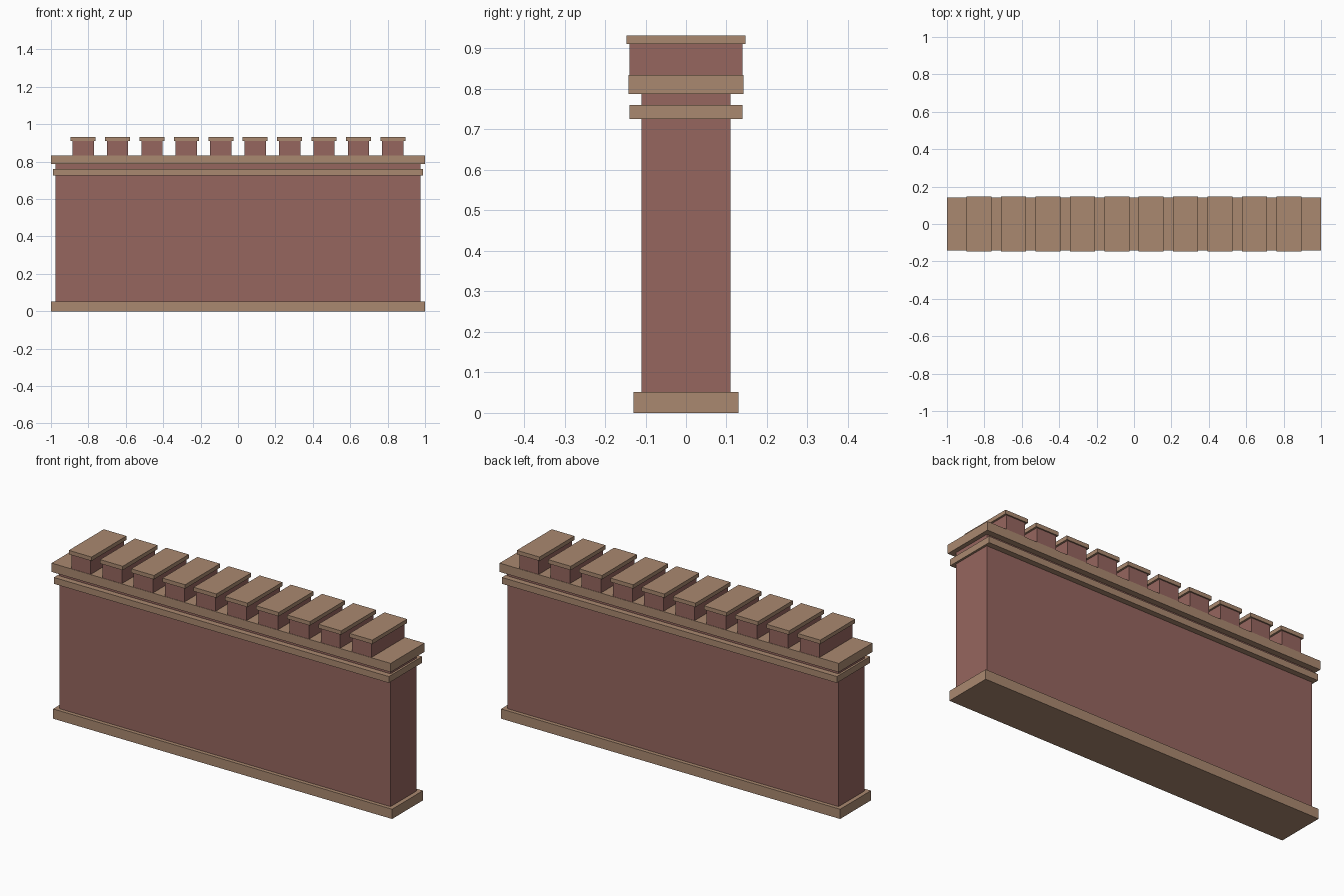
import bpy

if "Cube" in bpy.data.objects:
    bpy.data.objects.remove(bpy.data.objects["Cube"])


def material(name, rgb):
    m = bpy.data.materials.new(name)
    m.diffuse_color = (*rgb, 1)
    m.use_nodes = True
    m.node_tree.nodes["Principled BSDF"].inputs["Base Color"].default_value = m.diffuse_color
    return m


brick = material("red_brick", (0.305, 0.133, 0.114))
stone = material("tan_stone", (0.402, 0.250, 0.162))


def block(name, half_x, half_y, z0, z1, mat, x=0.0):
    """Box given by half sizes and its bottom and top heights."""
    bpy.ops.mesh.primitive_cube_add(size=2, location=(x, 0, (z0 + z1) / 2))
    ob = bpy.context.object
    ob.name = name
    ob.scale = (half_x, half_y, (z1 - z0) / 2)
    bpy.ops.object.transform_apply(location=False, rotation=False, scale=True)
    ob.data.materials.append(mat)
    return ob


# Wall body with plinth, string course and coping
block("plinth", 1.0, 0.13, 0.0, 0.052, stone)
block("wall_body", 0.977, 0.11, 0.052, 0.787, brick)
block("string_course", 0.988, 0.14, 0.726, 0.76, stone)
block("coping_slab", 1.0, 0.142, 0.787, 0.834, stone)

# Row of ten capped merlons
COUNT, STEP = 10, 0.184
for i in range(COUNT):
    x = (i - (COUNT - 1) / 2) * STEP
    block(f"merlon_{i + 1}", 0.057, 0.14, 0.834, 0.911, brick, x)
    block(f"merlon_cap_{i + 1}", 0.067, 0.147, 0.911, 0.932, stone, x)
